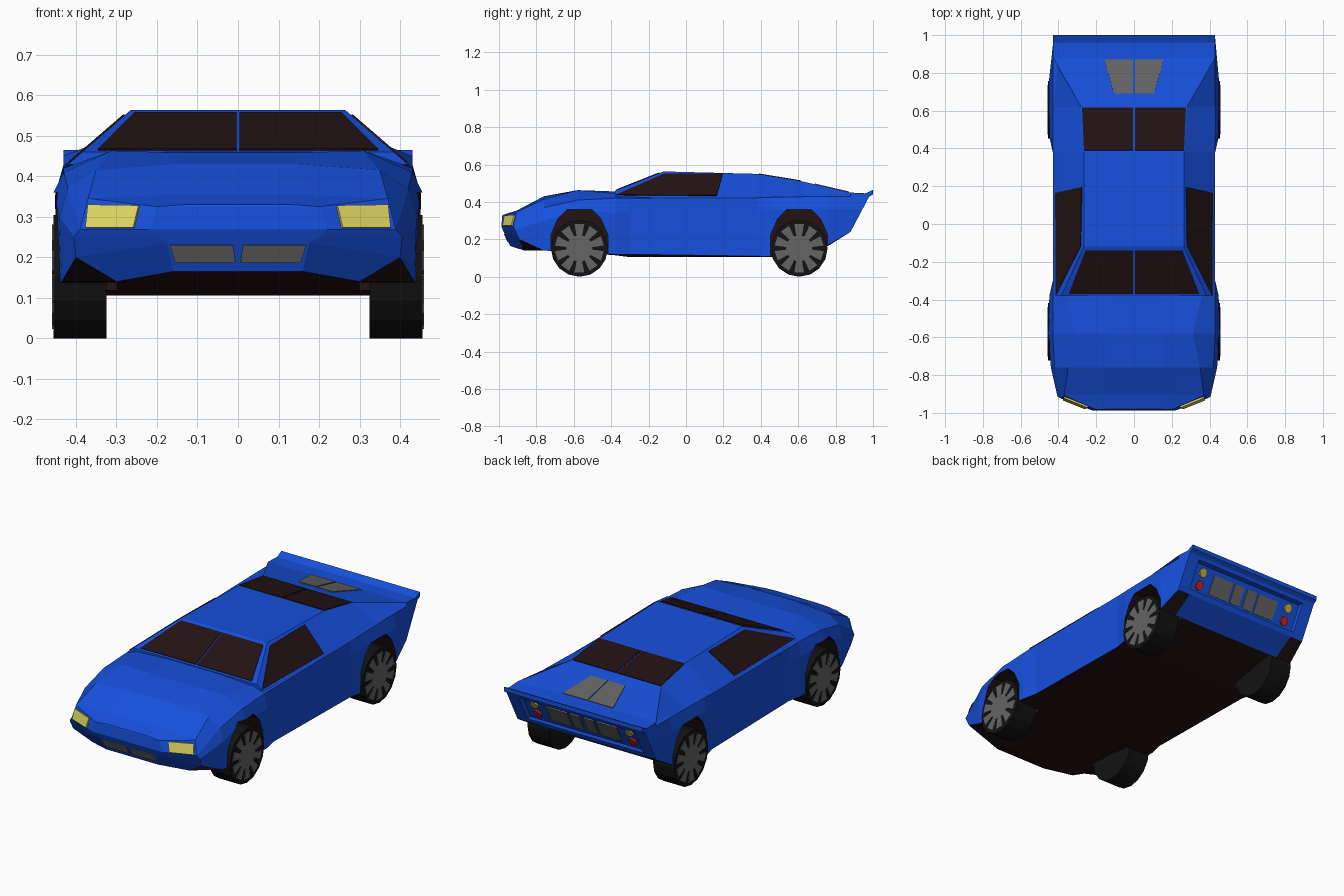
import bpy, bmesh, math
from mathutils import Vector

if "Cube" in bpy.data.objects:
    bpy.data.objects.remove(bpy.data.objects["Cube"])


def material(name, rgb):
    m = bpy.data.materials.new(name)
    m.diffuse_color = (*rgb, 1)
    m.use_nodes = True
    m.node_tree.nodes["Principled BSDF"].inputs["Base Color"].default_value = m.diffuse_color
    return m


BLUE = material("blue_paint", (0.008, 0.08, 0.72))
DARK = material("dark_trim", (0.017, 0.006, 0.007))
RUBBER = material("rubber", (0.006, 0.006, 0.006))
GREY = material("grey_metal", (0.13, 0.13, 0.13))
YELLOW = material("yellow_lamp", (0.75, 0.68, 0.12))
AMBER = material("amber_lamp", (0.6, 0.45, 0.06))
RED = material("red_lamp", (0.6, 0.02, 0.01))


def finish(name, bm, mats, mirror=False):
    bmesh.ops.recalc_face_normals(bm, faces=bm.faces)
    me = bpy.data.meshes.new(name)
    bm.to_mesh(me)
    bm.free()
    ob = bpy.data.objects.new(name, me)
    bpy.context.collection.objects.link(ob)
    for m in mats:
        me.materials.append(m)
    if mirror:
        ob.modifiers.new("mirror", 'MIRROR').use_mirror_merge = False
    return ob


def loft(name, rings, mats):
    """Skin a row of half sections, each a list of (x, y, z), mirrored in x."""
    bm = bmesh.new()
    loops = [[bm.verts.new(p) for p in r] +
             [bm.verts.new((-x, y, z)) for x, y, z in reversed(r)] for r in rings]
    n = len(loops[0])
    for a, b in zip(loops, loops[1:]):
        for j in range(n):
            k = (j + 1) % n
            bm.faces.new((a[j], a[k], b[k], b[j]))
    for c in (loops[0], loops[-1]):
        for i in range(n // 2 - 1):
            bm.faces.new((c[i], c[i + 1], c[n - 2 - i], c[n - 1 - i]))
    return finish(name, bm, mats)


def plates(name, polys, mat, t=0.004, mirror=True):
    """Thin plates from flat outlines, thickened both ways."""
    bm = bmesh.new()
    for poly in polys:
        pts = [Vector(p) for p in poly]
        n = (pts[1] - pts[0]).cross(pts[2] - pts[0]).normalized() * t
        a = [bm.verts.new(p + n) for p in pts]
        b = [bm.verts.new(p - n) for p in pts]
        bm.faces.new(a)
        bm.faces.new(b[::-1])
        for i in range(len(a)):
            j = (i + 1) % len(a)
            bm.faces.new((a[i], b[i], b[j], a[j]))
    return finish(name, bm, [mat], mirror)


def prism(name, profile, x0, x1, mat, mirror=False):
    """Extrude a (y, z) profile along x."""
    mid = (x0 + x1) / 2
    # winding of the profile does not matter: thickness is symmetric
    return plates(name, [[(mid, y, z) for y, z in profile]], mat, (x1 - x0) / 2, mirror)


# lower body: y, then half section from floor edge up to bonnet centre panel
nose = [
    (-0.995, [(.16, .165), (.175, .235), (.20, .25), (.22, .268), (.20, .325), (.13, .33)]),
    (-0.93, [(.30, .14), (.40, .20), (.405, .25), (.39, .268), (.37, .345), (.15, .355)])]
middle = [
    (-0.76, [(.33, .14), (.435, .14), (.44, .30), (.42, .37), (.35, .415), (.15, .43)]),
    (-0.58, [(.33, .13), (.455, .13), (.455, .36), (.43, .41), (.31, .463), (.15, .458)]),
    (-0.38, [(.35, .115), (.448, .12), (.448, .34), (.43, .42), (.36, .445), (.15, .456)]),
    (-0.30, [(.35, .105), (.43, .12), (.43, .35), (.43, .42), (.37, .43), (.15, .44)]),
    (0.38, [(.35, .105), (.43, .11), (.43, .35), (.43, .422), (.37, .43), (.15, .43)]),
    (0.46, [(.35, .105), (.447, .108), (.448, .36), (.43, .425), (.37, .43), (.15, .43)]),
    (0.76, [(.35, .165), (.45, .17), (.45, .36), (.43, .43), (.37, .44), (.15, .44)])]
tail = [(.35, .24), (.43, .24), (.43, .36), (.43, .43), (.37, .44), (.15, .44)]


def nose_y(y, z):
    return y + 0.45 * max(0, .285 - z) + 0.5 * max(0, z - .30)


def tail_y(z):
    return 0.88 + 0.526 * (z - .24)


rings = [[(x, nose_y(y, z), z) for x, z in s] for y, s in nose]
rings += [[(x, y, z) for x, z in s] for y, s in middle]
rings += [[(x, tail_y(z), z) for x, z in tail]]
body = loft("lower_body", rings, [BLUE, DARK])
for f in body.data.polygons:
    if f.normal.z < -0.85:
        f.material_index = 1

# wheel arches and rear panel recess
FRONT, REAR = -0.57, 0.605
arch = [(-.155, -.2), (-.152, .07), (-.115, .155), (-.065, .205),
        (.065, .205), (.115, .155), (.152, .07), (.155, -.2)]
cutters = [prism(n + "_arch_cutter", [(c + y, .155 + z) for y, z in arch], .30, .60, DARK, True)
           for n, c in (("front", FRONT), ("rear", REAR))]
cutters.append(prism("rear_panel_cutter",
                     [(.863, .265), (.939, .41), (1.1, .41), (1.1, .265)], -.36, .36, BLUE))
for c in cutters:
    c.hide_render = True
    c.hide_viewport = False
    c.display_type = 'WIRE'
    m = body.modifiers.new(c.name, 'BOOLEAN')
    m.operation, m.solver, m.object = 'DIFFERENCE', 'EXACT', c
    m.material_mode = 'TRANSFER'

# cabin and sloping rear deck: y, base x z, top x z
cabin = [(-.38, .42, .429, .384, .46), (-.12, .43, .42, .265, .563),
         (.38, .43, .42, .265, .55), (.62, .43, .425, .28, .51),
         (.88, .43, .42, .43, .45), (.97, .43, .42, .43, .445)]
loft("cabin", [[(a, y, b), (c, y, d)] for y, a, b, c, d in cabin], [BLUE])
prism("tail_spoiler", [(.88, .45), (.96, .446), (1.0, .465), (1.0, .44), (.975, .425)],
      -.43, .43, BLUE)

# glass
plates("windscreen", [[(.004, -.37, .464), (.345, -.37, .464),
                       (.255, -.14, .555), (.004, -.14, .555)]], DARK)
plates("side_window", [[(.412, -.375, .436), (.28, -.115, .55),
                        (.276, .195, .548), (.415, .165, .433)]], DARK)
plates("rear_window", [[(.004, .39, .548), (.265, .39, .548),
                        (.275, .615, .511), (.004, .615, .511)]], DARK)

# vents, grille and headlights
plates("deck_vent", [[(.004, .69, .494), (.105, .69, .494),
                      (.157, .87, .452), (.004, .87, .452)]], GREY)
plates("front_grille", [[(x, nose_y(-.995, z), z) for x, z in
                         ((.006, .187), (.155, .187), (.168, .23), (.012, .23))]], GREY)
plates("headlight", [[(.256, -.974, .272), (.374, -.927, .272),
                      (.368, -.914, .328), (.243, -.965, .326)]], YELLOW, .008)


# rear panel vents and lamps, lying on the sloping recess floor
def on_tail(points):
    return [(x, tail_y(z) - .03, z) for x, z in points]


def circle(cx, cz, r, n=10):
    return [(cx + r * math.cos(2 * math.pi * i / n), cz + r * math.sin(2 * math.pi * i / n))
            for i in range(n)]


plates("rear_vents", [on_tail([(a, .29), (b, .29), (b, .385), (a, .385)])
                      for a, b in ((.012, .075), (.09, .22))], GREY, .006)
plates("rear_upper_lamp", [on_tail(circle(.295, .375, .023))], AMBER, .01)
plates("rear_lower_lamp", [on_tail(circle(.295, .312, .023))], RED, .01)

# wheels: tyre plus hub and ten wedge spokes
for n, c in (("front", FRONT), ("rear", REAR)):
    prism(n + "_tyre", [(c + y, z) for y, z in circle(0, .152, .152, 16)],
          .325, .455, RUBBER, True)
    polys = [[(.455, c + y, z) for y, z in circle(0, .152, .07, 10)]]
    for k in range(10):
        a = 2 * math.pi * (k + .5) / 10
        polys.append([(.455, c + r * math.cos(a + d), .152 + r * math.sin(a + d))
                      for r, d in ((.066, -.22), (.132, -.2), (.132, .2), (.066, .22))])
    plates(n + "_rim", polys, GREY)
